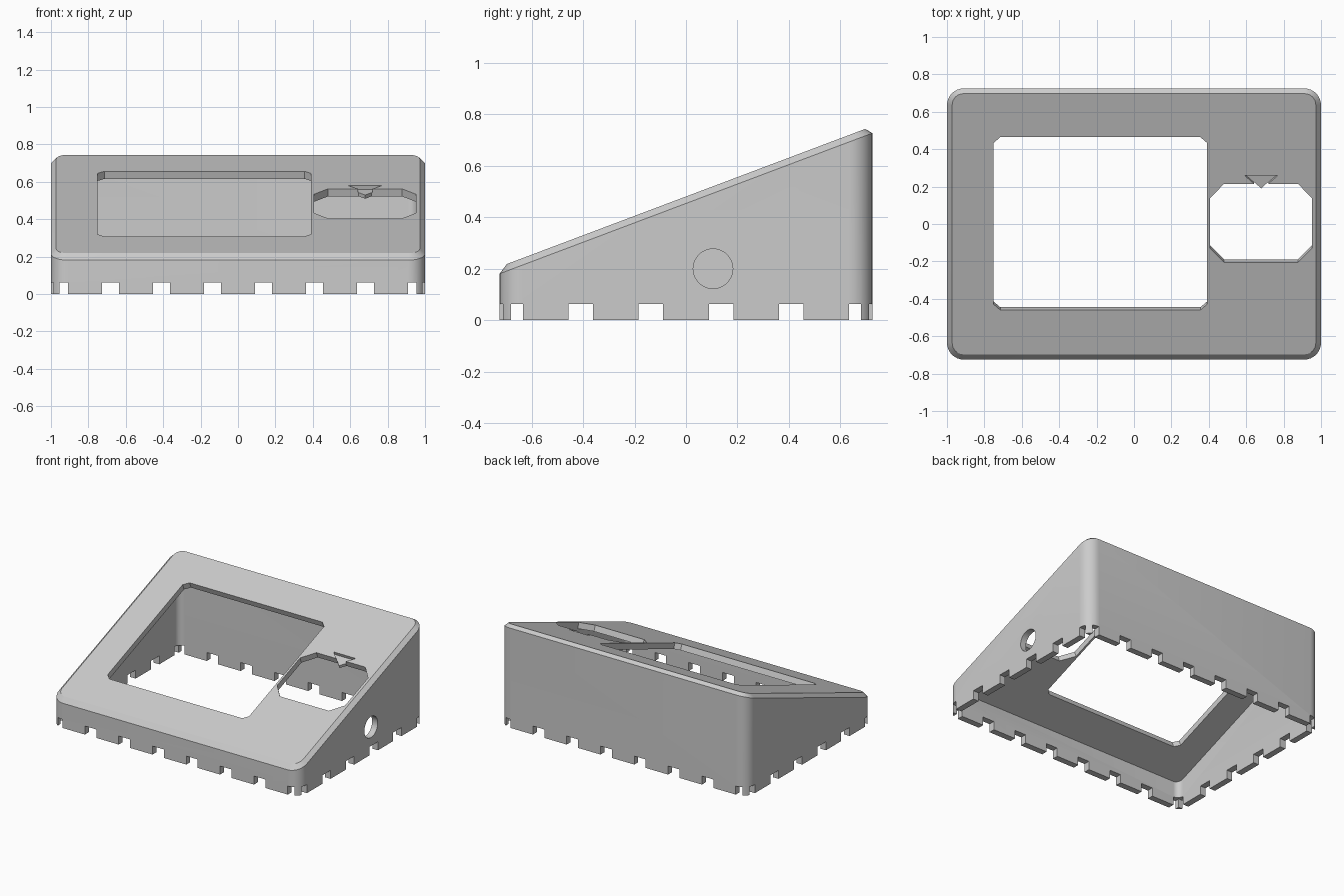
import bpy
import bmesh
from math import sin, cos, pi, radians
from mathutils import Vector

if "Cube" in bpy.data.objects:
    bpy.data.objects.remove(bpy.data.objects["Cube"])

HX, HY = 1.0, 0.725          # outer half sizes
WALL, PLATE = 0.045, 0.043   # wall and face plate thickness
SLOPE = 0.377
TOP = 0.481                  # face height at the middle
UP = Vector((0, 1, SLOPE)).normalized()
NORMAL = Vector((0, -SLOPE, 1)).normalized()

grey = bpy.data.materials.new("light_grey")
grey.use_nodes = True
grey.diffuse_color = (0.6, 0.6, 0.6, 1)
grey.node_tree.nodes["Principled BSDF"].inputs["Base Color"].default_value = (0.6, 0.6, 0.6, 1)


def loft(name, loops):
    """Closed solid through loops of equal length."""
    bm = bmesh.new()
    rings = [[bm.verts.new(p) for p in loop] for loop in loops]
    n = len(rings[0])
    for a, b in zip(rings, rings[1:]):
        for i in range(n):
            j = (i + 1) % n
            bm.faces.new((a[i], a[j], b[j], b[i]))
    bm.faces.new(rings[0][::-1])
    bm.faces.new(rings[-1])
    bmesh.ops.recalc_face_normals(bm, faces=bm.faces)
    mesh = bpy.data.meshes.new(name)
    bm.to_mesh(mesh)
    bm.free()
    mesh.materials.append(grey)
    obj = bpy.data.objects.new(name, mesh)
    bpy.context.collection.objects.link(obj)
    return obj


def rounded(inset, radius, height):
    """Rounded rectangle loop whose height is a function of y."""
    pts = []
    corners = ((1, 1), (-1, 1), (-1, -1), (1, -1))
    for c, (sx, sy) in enumerate(corners):
        for k in range(9):
            a = (c + k / 8) * pi / 2
            x = sx * (HX - inset - radius) + radius * cos(a)
            y = sy * (HY - inset - radius) + radius * sin(a)
            pts.append((x, y, height(y)))
    return pts


def plate_prism(name, outline, high, low):
    """Prism square to the sloping face; outline is in plan (x, y)."""
    def loop(d):
        return [Vector((x, y, TOP + SLOPE * y)) + NORMAL * d for x, y in outline]
    return loft(name, [loop(low), loop(high)])


def clipped(x0, x1, y0, y1, cx, cy):
    return [(x0 + cx, y0), (x1 - cx, y0), (x1, y0 + cy), (x1, y1 - cy),
            (x1 - cx, y1), (x0 + cx, y1), (x0, y1 - cy), (x0, y0 + cy)]


def box(x0, x1, y0, y1, z0, z1):
    plan = ((x0, y0), (x1, y0), (x1, y1), (x0, y1))
    return loft("notch_cutter", [[(x, y, z) for x, y in plan] for z in (z0, z1)])


def cut(target, cutter):
    mod = target.modifiers.new("cut", 'BOOLEAN')
    mod.operation = 'DIFFERENCE'
    mod.solver = 'EXACT'
    mod.object = cutter
    bpy.context.view_layer.objects.active = target
    bpy.ops.object.modifier_apply(modifier=mod.name)
    bpy.data.objects.remove(cutter)


# Sloping case with a chamfered rim
case = loft("case", [
    rounded(0, 0.09, lambda y: 0),
    rounded(0, 0.09, lambda y: TOP - 0.027 + SLOPE * y),
    rounded(0.028, 0.06, lambda y: TOP + SLOPE * y)])

# Hollow inside, open at the bottom
under = TOP - PLATE / NORMAL.z
cut(case, loft("cavity", [
    rounded(WALL, 0.045, lambda y: -0.1),
    rounded(WALL, 0.045, lambda y: under + SLOPE * y)]))

# Face openings and the pointer recess
cut(case, plate_prism("screen_opening", clipped(-0.75, 0.39, -0.46, 0.464, 0.035, 0.03), 0.05, -0.05))
cut(case, plate_prism("dial_opening", clipped(0.405, 0.953, -0.205, 0.215, 0.077, 0.078), 0.05, -0.05))
cut(case, plate_prism("pointer_recess", [(0.59, 0.26), (0.68, 0.182), (0.77, 0.26)], 0.03, -0.022))

# Cable hole in the left wall
ring = [(0.105 + 0.077 * cos(i * pi / 20), 0.2 + 0.077 * sin(i * pi / 20)) for i in range(40)]
cut(case, loft("cable_hole", [[(x, y, z) for y, z in ring] for x in (0.9, 1.1)]))

# Finger joint notches along the bottom edge
for side in (-1, 1):
    for sign in (-1, 1):
        for mid, half in ((0.1365, 0.046), (0.409, 0.046), (0.682, 0.046), (0.932, 0.023)):
            m = sign * mid
            ys = sorted((side * 0.63, side * 0.8))
            cut(case, box(m - half, m + half, ys[0], ys[1], -0.1, 0.062))
        for mid, half in ((0.1365, 0.048), (0.409, 0.048), (0.657, 0.023)):
            m = sign * mid
            xs = sorted((side * 0.94, side * 1.1))
            cut(case, box(xs[0], xs[1], m - half, m + half, -0.1, 0.062))

# Pointer tip reaching into the dial opening
tip = plate_prism("pointer_tip", [(0.645, 0.215), (0.68, 0.182), (0.715, 0.215)], -0.022, -PLATE)

# Smooth rounded corners, crisp edges
bpy.ops.object.select_all(action='DESELECT')
case.select_set(True)
bpy.context.view_layer.objects.active = case
bpy.ops.object.shade_smooth_by_angle(angle=radians(20))
